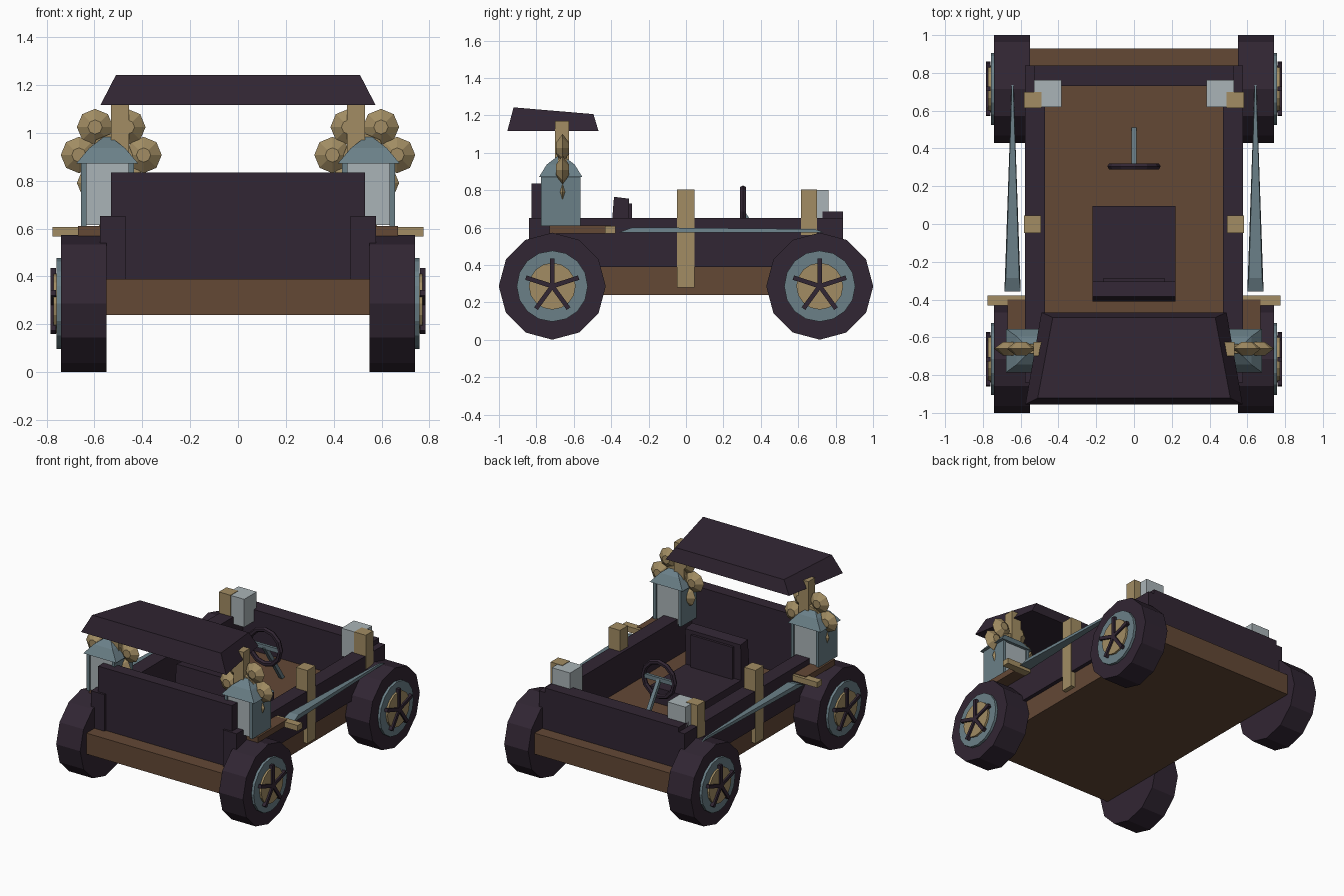
import bpy, math
from mathutils import Vector, Matrix

if "Cube" in bpy.data.objects:
    bpy.data.objects.remove(bpy.data.objects["Cube"])


def material(name, rgb):
    m = bpy.data.materials.new(name)
    m.diffuse_color = (*rgb, 1)
    m.use_nodes = True
    m.node_tree.nodes["Principled BSDF"].inputs["Base Color"].default_value = m.diffuse_color
    return m


DARK = material("dark_purple", (0.031, 0.019, 0.033))
BROWN = material("wood_brown", (0.125, 0.065, 0.036))
GOLD = material("dull_gold", (0.36, 0.265, 0.125))
STEEL = material("blue_grey", (0.145, 0.215, 0.245))
PALE = material("pale_grey", (0.40, 0.455, 0.475))


def mesh(name, verts, faces, mat):
    me = bpy.data.meshes.new(name)
    me.from_pydata(verts, [], faces)
    me.materials.append(mat)
    ob = bpy.data.objects.new(name, me)
    bpy.context.collection.objects.link(ob)
    return ob


def loft(name, rings, mat):
    """Skin a list of matching closed rings and cap both ends."""
    n = len(rings[0])
    faces = [list(range(n))[::-1], [n * (len(rings) - 1) + i for i in range(n)]]
    for r in range(len(rings) - 1):
        for i in range(n):
            j = (i + 1) % n
            faces.append((r * n + i, r * n + j, r * n + n + j, r * n + n + i))
    ob = mesh(name, [v for ring in rings for v in ring], faces, mat)
    # consistent outward normals
    import bmesh
    bm = bmesh.new()
    bm.from_mesh(ob.data)
    bmesh.ops.recalc_face_normals(bm, faces=bm.faces)
    bm.to_mesh(ob.data)
    bm.free()
    return ob


def rect(x0, x1, y0, y1, z):
    return [(x0, y0, z), (x1, y0, z), (x1, y1, z), (x0, y1, z)]


def box(name, x, y, z, mat, s=1):
    x0, x1 = sorted((x[0] * s, x[1] * s))
    return loft(name, [rect(x0, x1, *y, z[0]), rect(x0, x1, *y, z[1])], mat)


def disc(name, axis, centre, a, b, radii, n, mat):
    """Round part along x or y; radii are given at ends a and b (or a, middle, b)."""
    rings = []
    for k, r in enumerate(radii):
        t = a + (b - a) * k / (len(radii) - 1)
        ring = []
        for i in range(n):
            u = 2 * math.pi * i / n
            p, q = centre[0] + r * math.cos(u), centre[1] + r * math.sin(u)
            ring.append((t, p, q) if axis == "x" else (p, t, q))
        rings.append(ring)
    return loft(name, rings, mat)


def bar(name, p, q, w, mat):
    """Square rod between two points."""
    p, q = Vector(p), Vector(q)
    rot = (q - p).to_track_quat('Z', 'Y').to_matrix()
    corners = [rot @ Vector(c) for c in rect(-w / 2, w / 2, -w / 2, w / 2, 0)]
    return loft(name, [[p + c for c in corners], [q + c for c in corners]], mat)


# Body: floor and end walls
box("chassis_floor", (-0.55, 0.55), (-0.93, 0.93), (0.24, 0.39), BROWN)
box("front_panel", (-0.53, 0.53), (-0.825, -0.74), (0.39, 0.835), DARK)
box("rear_wall", (-0.53, 0.53), (0.73, 0.84), (0.39, 0.685), DARK)

# Roof: tapered canopy, narrower to the rear and lower at the back edge
loft("canopy", [
    [(-0.575, -0.955, 1.117), (0.575, -0.955, 1.117), (0.49, -0.468, 1.117), (-0.49, -0.468, 1.117)],
    [(-0.51, -0.922, 1.243), (0.51, -0.922, 1.243), (0.43, -0.495, 1.207), (-0.43, -0.495, 1.207)]], DARK)

# Seat with tilted backrest
box("seat_base", (-0.22, 0.22), (-0.37, 0.095), (0.39, 0.50), DARK)
loft("seat_back", [rect(-0.22, 0.22, -0.41, -0.31, 0.45),
                   [(-0.22, -0.385, 0.765), (0.22, -0.385, 0.765),
                    (0.22, -0.305, 0.755), (-0.22, -0.305, 0.755)]], DARK)
box("seat_cushion", (-0.165, 0.165), (-0.33, -0.288), (0.50, 0.73), DARK)

# Steering wheel, crossbar and column
bpy.ops.mesh.primitive_torus_add(major_segments=12, minor_segments=6, major_radius=0.123,
                                 minor_radius=0.018, location=(0, 0.305, 0.685),
                                 rotation=(math.pi / 2, 0, 0))
ring = bpy.context.object
ring.name = "steering_wheel"
ring.data.materials.append(DARK)
box("steering_crossbar", (-0.115, 0.115), (0.295, 0.315), (0.67, 0.70), STEEL)
bar("steering_column", (0, 0.30, 0.685), (0, 0.50, 0.385), 0.026, STEEL)

for s, side in ((1, "right"), (-1, "left")):
    # Side wall
    box(f"side_wall_{side}", (0.47, 0.578), (-0.84, 0.84), (0.39, 0.652), DARK, s)

    # Wheels: tyre, rim, hub plate and five spokes
    for y, end in ((-0.715, "front"), (0.715, "rear")):
        c = (y, 0.287)
        tag = f"{end}_{side}"
        disc(f"tyre_{tag}", "x", c, s * 0.55, s * 0.74, (0.286, 0.286), 12, DARK)
        disc(f"rim_{tag}", "x", c, s * 0.73, s * 0.758, (0.19, 0.19), 16, STEEL)
        disc(f"hub_{tag}", "x", c, s * 0.75, s * 0.772, (0.125, 0.125), 16, GOLD)
        for k in range(5):
            u = math.pi / 2 + k * 2 * math.pi / 5
            bar(f"spoke_{tag}_{k}", (s * 0.772, y, 0.287),
                (s * 0.772, y + 0.148 * math.cos(u), 0.287 + 0.148 * math.sin(u)), 0.024, DARK)

    # Lantern: pale panes, side plates, peaked cap
    box(f"lantern_panes_{side}", (0.455, 0.638), (-0.765, -0.575), (0.615, 0.88), PALE, s)
    for x in ((0.435, 0.457), (0.634, 0.656)):
        box(f"lantern_plate_{side}", x, (-0.775, -0.565), (0.61, 0.885), STEEL, s)
    cx, cy = s * 0.547, -0.67
    loft(f"lantern_cap_{side}",
         [rect(cx - w, cx + w, cy - d, cy + d, z) for w, d, z in
          ((0.13, 0.115, 0.872), (0.075, 0.075, 0.937), (0.006, 0.006, 0.99))], STEEL)

    # Canopy post and six-lobed ornament
    box(f"canopy_post_{side}", (0.455, 0.532), (-0.70, -0.625), (0.65, 1.17), GOLD, s)
    for k in range(6):
        u = k * math.pi / 3
        c = (s * 0.53 + 0.135 * math.cos(u), 0.908 + 0.135 * math.sin(u))
        disc(f"ornament_lobe_{side}_{k}", "y", c, -0.695, -0.625, (0.03, 0.076, 0.03), 8, GOLD)
    disc(f"ornament_core_{side}", "y", (s * 0.53, 0.908), -0.685, -0.635, (0.09, 0.09), 8, GOLD)

    # Lantern bracket and cross peg
    box(f"lantern_bracket_{side}", (0.57, 0.67), (-0.73, -0.40), (0.57, 0.612), BROWN, s)
    box(f"cross_peg_{side}", (0.57, 0.775), (-0.432, -0.378), (0.568, 0.608), GOLD, s)

    # Side stake and rear post with storage block
    box(f"side_stake_{side}", (0.492, 0.582), (-0.047, 0.045), (0.28, 0.803), GOLD, s)
    box(f"rear_post_{side}", (0.49, 0.582), (0.615, 0.70), (0.56, 0.803), GOLD, s)
    box(f"rear_block_{side}", (0.385, 0.53), (0.62, 0.762), (0.60, 0.80), PALE, s)

    # Long tapered lance along the side
    x = s * 0.643
    loft(f"lance_{side}", [
        [(x - 0.043, -0.358, 0.575), (x + 0.043, -0.358, 0.575),
         (x + 0.035, -0.285, 0.602), (x - 0.035, -0.285, 0.602)],
        [(x - 0.005, 0.735, 0.575), (x + 0.005, 0.735, 0.575),
         (x + 0.005, 0.69, 0.592), (x - 0.005, 0.69, 0.592)]], STEEL)
